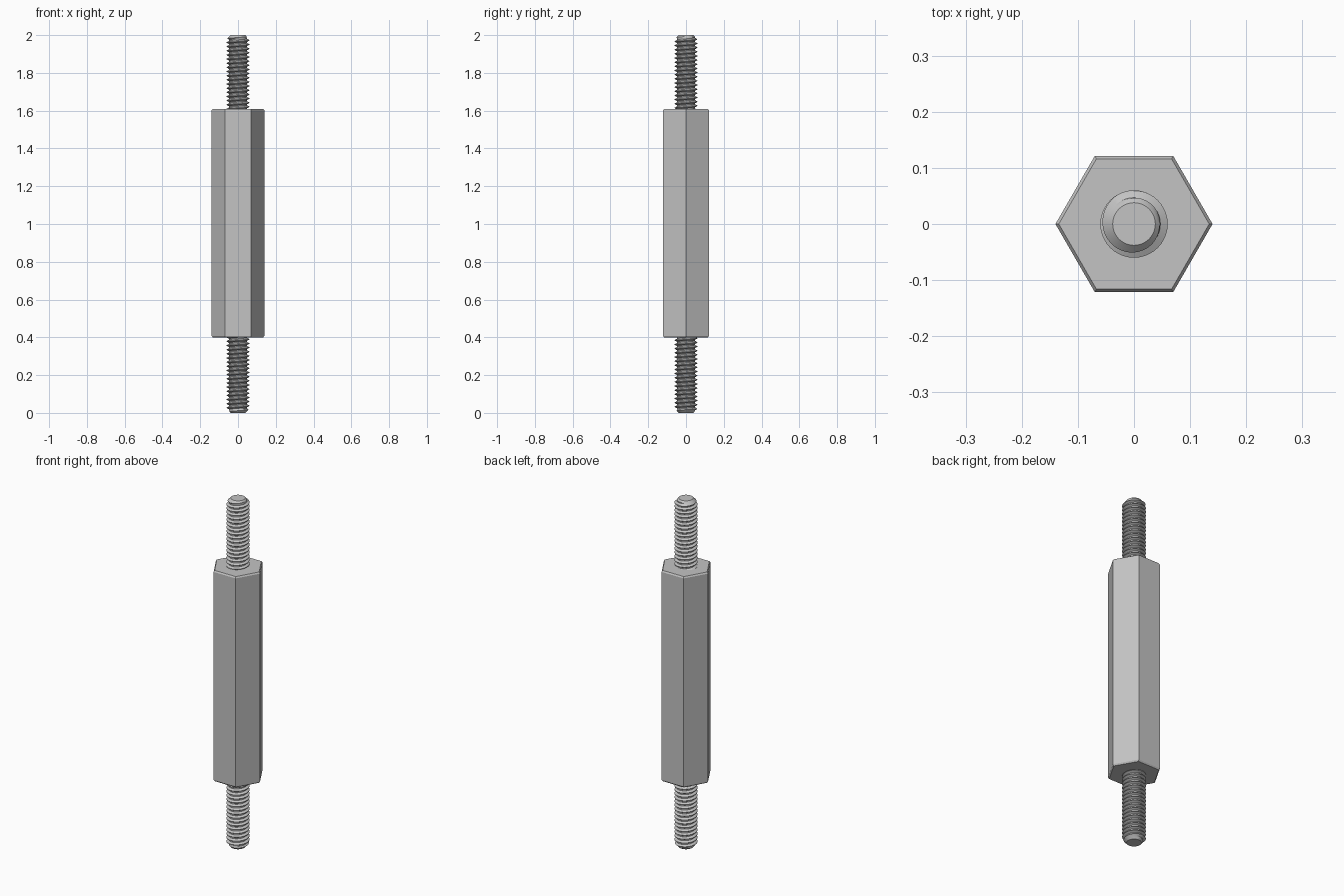
import bpy, bmesh, math
from mathutils import Matrix

cube = bpy.data.objects.get("Cube")
if cube:
    bpy.data.objects.remove(cube, do_unlink=True)

# Main dimensions
HEX_BOTTOM, HEX_TOP, HEIGHT = 0.40, 1.61, 2.0
HEX_RADIUS = 0.14
CREST, ROOT, TIP, PITCH = 0.06, 0.047, 0.038, 0.022
SEGMENTS = 40

steel = bpy.data.materials.new("grey steel")
steel.use_nodes = True
colour = (0.55, 0.55, 0.55, 1)
steel.diffuse_color = colour
steel.node_tree.nodes["Principled BSDF"].inputs["Base Color"].default_value = colour


def finish(bm, name, matrix=None):
    if matrix:
        bm.transform(matrix)
    mesh = bpy.data.meshes.new(name)
    bm.to_mesh(mesh)
    bm.free()
    mesh.materials.append(steel)
    obj = bpy.data.objects.new(name, mesh)
    bpy.context.collection.objects.link(obj)
    bpy.ops.object.select_all(action='DESELECT')
    obj.select_set(True)
    bpy.context.view_layer.objects.active = obj
    bpy.ops.object.shade_smooth_by_angle(angle=math.radians(25))
    return obj


def hex_body():
    """Hexagonal bar with a small chamfer at both ends."""
    bm = bmesh.new()
    chamfer, inset = 0.008, 0.006
    levels = [(HEX_RADIUS - inset, HEX_BOTTOM), (HEX_RADIUS, HEX_BOTTOM + chamfer),
              (HEX_RADIUS, HEX_TOP - chamfer), (HEX_RADIUS - inset, HEX_TOP)]
    rings = [[bm.verts.new((r * math.cos(i * math.pi / 3), r * math.sin(i * math.pi / 3), z))
              for i in range(6)] for r, z in levels]
    for low, high in zip(rings, rings[1:]):
        for i in range(6):
            n = (i + 1) % 6
            bm.faces.new((low[i], low[n], high[n], high[i]))
    bm.faces.new(rings[0][::-1])
    bm.faces.new(rings[-1])
    return finish(bm, "hex_body")


def threaded_stud(name, length, matrix):
    """Helical thread with a coned tip, starting at z = 0 and rising."""
    bm = bmesh.new()
    # Tooth profile along one pitch: root, crest start, crest end, root
    tooth = [(0, ROOT), (0.31, CREST), (0.44, CREST), (0.75, ROOT)]
    steps = (math.ceil(length / PITCH) + 3) * SEGMENTS
    rows = []
    for k in range(steps):
        angle = 2 * math.pi * (k % SEGMENTS) / SEGMENTS
        row = []
        for along, radius in tooth:
            z = PITCH * (k / SEGMENTS - 2 + along)
            if z < 0:
                radius = ROOT
            z = min(max(z, 0), length)
            radius = min(radius, TIP + length - z)
            row.append(bm.verts.new((radius * math.cos(angle), radius * math.sin(angle), z)))
        rows.append(row)
    for k in range(steps - SEGMENTS - 1):
        left = rows[k] + [rows[k + SEGMENTS][0]]
        right = rows[k + 1] + [rows[k + 1 + SEGMENTS][0]]
        for j in range(len(tooth)):
            bm.faces.new((left[j], right[j], right[j + 1], left[j + 1]))
    # Flat tip
    bm.faces.new([row[-1] for row in rows[-SEGMENTS:]])
    bmesh.ops.remove_doubles(bm, verts=bm.verts[:], dist=0.00002)
    loose = [v for v in bm.verts if not v.link_faces]
    bmesh.ops.delete(bm, geom=loose, context='VERTS')
    return finish(bm, name, matrix)


hex_body()
overlap = 0.02
top_start = HEX_TOP - overlap
threaded_stud("upper_stud", HEIGHT - top_start, Matrix.Translation((0, 0, top_start)))
low_start = HEX_BOTTOM + overlap
threaded_stud("lower_stud", low_start,
              Matrix.Translation((0, 0, low_start)) @ Matrix.Rotation(math.pi, 4, 'X'))
